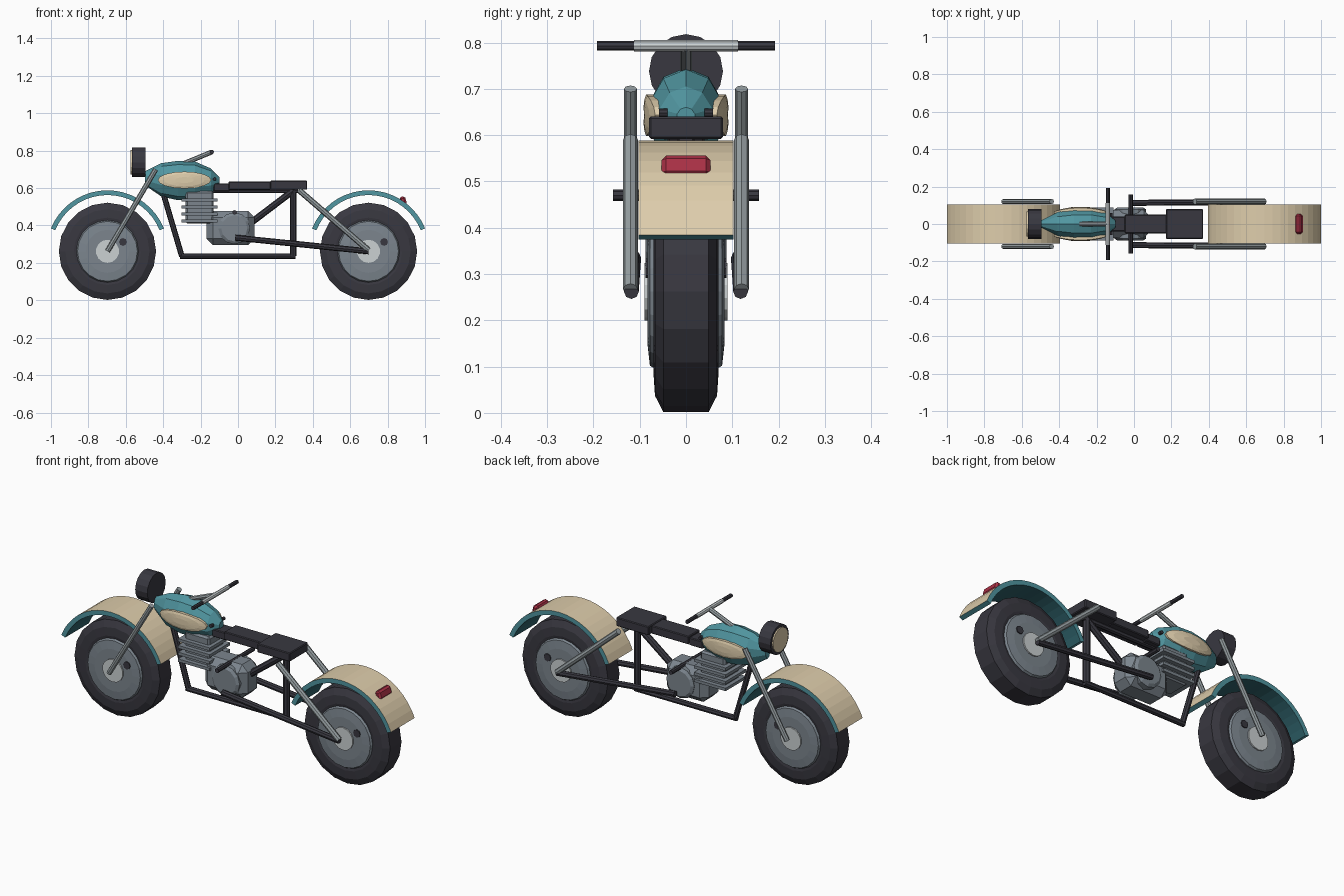
import bpy, bmesh, math
from mathutils import Vector, Matrix

if "Cube" in bpy.data.objects:
    bpy.data.objects.remove(bpy.data.objects["Cube"])


def mat(name, r, g, b):
    m = bpy.data.materials.new(name)
    m.diffuse_color = (r, g, b, 1)
    m.use_nodes = True
    m.node_tree.nodes["Principled BSDF"].inputs["Base Color"].default_value = m.diffuse_color
    return m


DARK = mat("charcoal", 0.040, 0.039, 0.051)
TEAL = mat("teal", 0.082, 0.305, 0.355)
SHADE = mat("deep teal", 0.03, 0.13, 0.155)
TAN = mat("cream", 0.73, 0.61, 0.41)
GREY = mat("steel grey", 0.20, 0.235, 0.27)
LIGHT = mat("light metal", 0.60, 0.64, 0.65)
TUBE = mat("tube metal", 0.31, 0.35, 0.365)
RED = mat("red", 0.40, 0.03, 0.06)


def finish(bm, name, *mats):
    bmesh.ops.recalc_face_normals(bm, faces=bm.faces)
    me = bpy.data.meshes.new(name)
    bm.to_mesh(me)
    bm.free()
    for m in mats:
        me.materials.append(m)
    ob = bpy.data.objects.new(name, me)
    bpy.context.collection.objects.link(ob)
    return ob


def loft(bm, rings, cap=True, close=False):
    """Skin a list of point rings."""
    vs = [[bm.verts.new(p) for p in r] for r in rings]
    n = len(vs[0])
    pairs = list(zip(vs, vs[1:])) + ([(vs[-1], vs[0])] if close else [])
    for a, b in pairs:
        for i in range(n):
            j = (i + 1) % n
            bm.faces.new((a[i], a[j], b[j], b[i]))
    if cap and not close:
        bm.faces.new(vs[0])
        bm.faces.new(vs[-1])


def tube(name, a, b, r, m, sides=8):
    a, b = Vector(a), Vector(b)
    d = b - a
    bm = bmesh.new()
    M = Matrix.Translation((a + b) / 2) @ d.to_track_quat('Z', 'Y').to_matrix().to_4x4()
    bmesh.ops.create_cone(bm, cap_ends=True, segments=sides, radius1=r, radius2=r,
                          depth=d.length, matrix=M)
    return finish(bm, name, m)


def box(name, lo, hi, m, bevel=0.0, rot=0.0):
    lo, hi = Vector(lo), Vector(hi)
    bm = bmesh.new()
    M = Matrix.Translation((lo + hi) / 2) @ Matrix.Rotation(rot, 4, 'Y') @ Matrix.Diagonal((*(hi - lo), 1))
    bmesh.ops.create_cube(bm, size=1, matrix=M)
    if bevel:
        bmesh.ops.bevel(bm, geom=bm.edges[:], offset=bevel, segments=1, affect='EDGES')
    return finish(bm, name, m)


def lathe(name, cx, cz, profile, m, sides, close=False):
    """Turn (y, radius) points around a wheel axle."""
    bm = bmesh.new()
    loft(bm, [[(cx + r * math.cos(math.tau * i / sides), y, cz + r * math.sin(math.tau * i / sides))
               for i in range(sides)] for y, r in profile], close=close)
    return finish(bm, name, m)


AX, AZ = 0.698, 0.262


def wheel(tag, cx):
    lathe(tag + "_tyre", cx, AZ, [(-0.066, 0.16), (-0.070, 0.18), (-0.067, 0.225), (-0.049, 0.26),
          (0.049, 0.26), (0.067, 0.225), (0.070, 0.18), (0.066, 0.16)], DARK, 20, True)
    lathe(tag + "_disc", cx, AZ, [(-0.083, 0.115), (-0.078, 0.16), (-0.066, 0.167),
          (0.066, 0.167), (0.078, 0.16), (0.083, 0.115)], GREY, 20)
    tube(tag + "_hub", (cx, -0.09, AZ), (cx, 0.09, AZ), 0.062, LIGHT, 14)
    tube(tag + "_valve", (cx + 0.083, -0.088, AZ + 0.05), (cx + 0.083, 0.088, AZ + 0.05), 0.021, DARK, 8)


def fender(tag, cx, n=18):
    ro, ri, w, a0 = 0.326, 0.301, 0.103, math.radians(22)
    rings = []
    for i in range(n + 1):
        a = a0 + (math.pi - 2 * a0) * i / n
        rings.append([(cx + r * math.cos(a), y, AZ + r * math.sin(a))
                      for r, y in ((ri, -w), (ro, -w), (ro, w), (ri, w))])
    bm = bmesh.new()
    loft(bm, rings)
    bmesh.ops.recalc_face_normals(bm, faces=bm.faces)
    # cream outer skin, teal edges, deep teal underside
    for f in bm.faces:
        d = f.normal.dot((f.calc_center_median() - Vector((cx, 0, AZ))).normalized())
        f.material_index = 1 if d > 0.8 else 2 if d < -0.8 else 0
    finish(bm, tag + "_fender", TEAL, TAN, SHADE)


for tag, cx in (("front", -AX), ("rear", AX)):
    wheel(tag, cx)
    fender(tag, cx)

# tail light on the rear fender
box("tail_light", (0.867, -0.053, 0.507), (0.899, 0.053, 0.555), RED, 0.01, -0.3)

# fork, rear struts and swing arm, both sides
for side, s in (("right", -1), ("left", 1)):
    y = 0.12 * s
    tube(side + "_fork", (-AX, y, AZ), (-0.44, y, 0.70), 0.014, TUBE)
    tube(side + "_strut", (0.325, y, 0.59), (AX, y, AZ + 0.005), 0.016, TUBE)
    tube(side + "_swing_arm", (-0.015, 0.113 * s, 0.335), (AX, 0.118 * s, AZ), 0.016, DARK)

# central frame
for name, a, b, r in (
        ("down_tube", (-0.405, 0, 0.59), (-0.30, 0, 0.235), 0.015),
        ("bottom_rail", (-0.31, 0, 0.236), (0.308, 0, 0.236), 0.015),
        ("seat_post", (0.295, 0, 0.236), (0.295, 0, 0.60), 0.018),
        ("diagonal_brace", (0.05, 0, 0.40), (0.30, 0, 0.59), 0.018),
        ("top_rail", (-0.38, 0, 0.588), (0.32, 0, 0.588), 0.015)):
    tube(name, a, b, r, DARK)

# seat in three steps
box("seat_rear", (0.172, -0.08, 0.592), (0.37, 0.08, 0.64), DARK, 0.004)
box("seat_middle", (-0.05, -0.05, 0.59), (0.175, 0.05, 0.635), DARK, 0.004)
box("seat_nose", (-0.13, -0.04, 0.583), (-0.045, 0.04, 0.625), DARK, 0.004)

# engine
box("crankcase", (-0.168, -0.075, 0.295), (0.088, 0.075, 0.478), GREY, 0.035)
lathe("engine_cover", -0.02, 0.385, [(-0.088, 0.07), (-0.078, 0.085), (0.078, 0.085), (0.088, 0.07)], GREY, 12)
box("cylinder", (-0.28, -0.065, 0.41), (-0.13, 0.065, 0.585), GREY, 0.01)
for i in range(4):
    z = 0.425 + i * 0.037
    box("cooling_fin", (-0.302, -0.088, z - 0.008), (-0.11, 0.088, z + 0.008), GREY)
tube("foot_pegs", (-0.018, -0.158, 0.47), (-0.018, 0.158, 0.47), 0.012, DARK)

# tank: (x, half width, bottom, top)
bm = bmesh.new()
rings = []
for x, w, lo, hi in ((-0.497, 0.02, 0.615, 0.69), (-0.41, 0.066, 0.555, 0.733),
                     (-0.32, 0.083, 0.535, 0.746), (-0.23, 0.083, 0.535, 0.742),
                     (-0.145, 0.06, 0.565, 0.705), (-0.10, 0.02, 0.62, 0.66)):
    rings.append([(x, w * math.sin(math.tau * i / 10), (lo + hi) / 2 + (hi - lo) / 2 * math.cos(math.tau * i / 10))
                  for i in range(10)])
loft(bm, rings)
finish(bm, "tank", TEAL)

# cream lens-shaped side panels following the tank's bulge
for side, s in (("right", -1), ("left", 1)):
    bm = bmesh.new()
    rings = []
    for k, lift in ((1, -0.03), (1, -0.001), (0.75, 0.003), (0.35, 0.005)):
        ring = []
        for i in range(16):
            a = math.tau * i / 16
            dx = 0.143 * k * math.cos(a)
            ring.append((-0.286 + dx, s * (0.087 - 0.95 * dx * dx + lift), 0.643 + 0.045 * k * math.sin(a)))
        rings.append(ring)
    loft(bm, rings)
    finish(bm, side + "_tank_panel", TAN)
    tube(side + "_tank_stud", (-0.125, 0.04 * s, 0.648), (-0.125, 0.058 * s, 0.648), 0.009, DARK)

# headlight
tube("headlight_shell", (-0.568, 0, 0.738), (-0.495, 0, 0.738), 0.08, DARK, 16)
tube("headlight_lens", (-0.575, 0, 0.738), (-0.566, 0, 0.738), 0.066, TAN, 16)

# handlebar
tube("handlebar_stem", (-0.33, 0, 0.715), (-0.14, 0, 0.793), 0.013, TUBE)
tube("handlebar", (-0.14, -0.112, 0.793), (-0.14, 0.112, 0.793), 0.012, LIGHT)
for side, s in (("right", -1), ("left", 1)):
    tube(side + "_grip", (-0.14, 0.112 * s, 0.793), (-0.14, 0.192 * s, 0.793), 0.0105, DARK)
